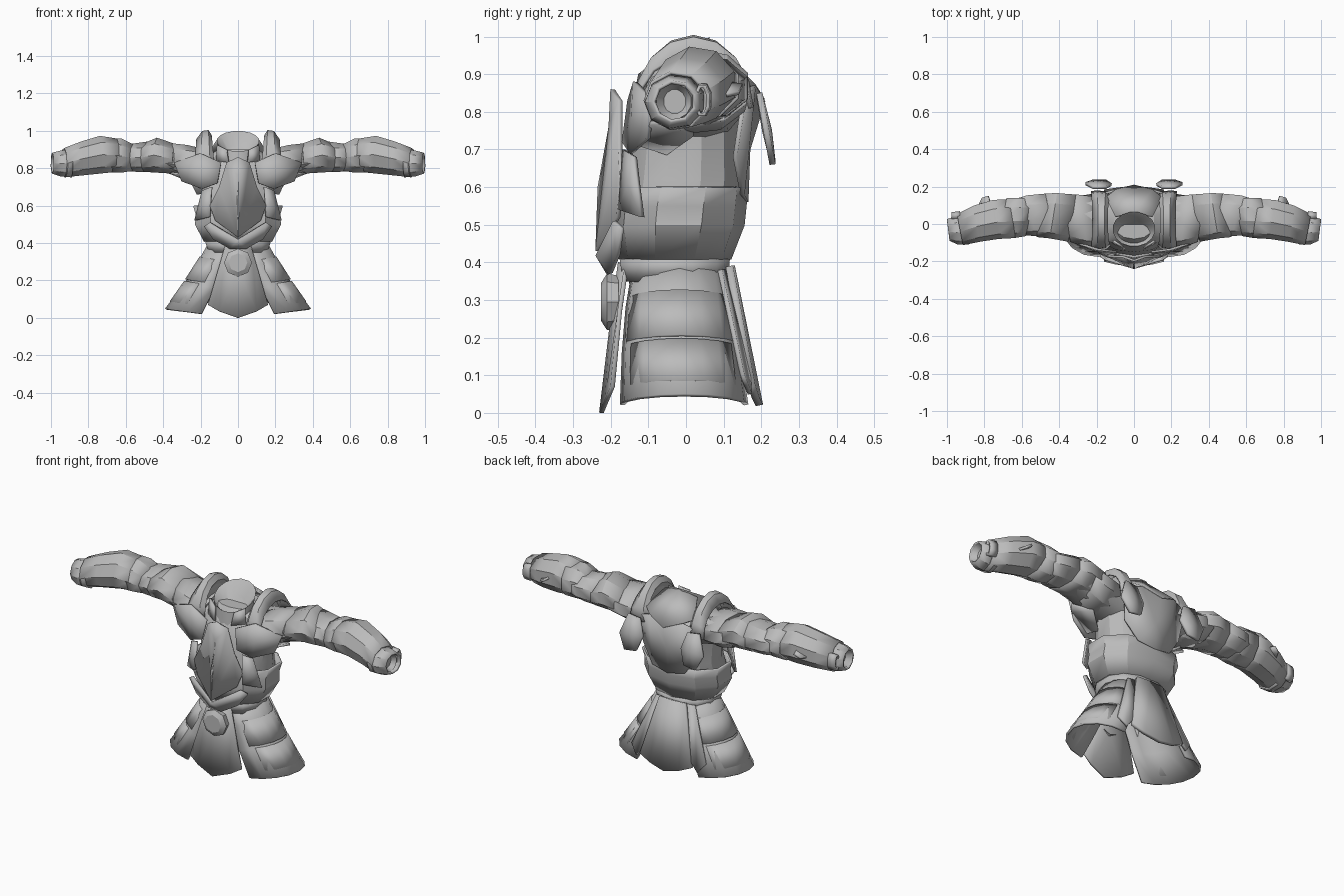
import bpy, bmesh, math
from mathutils import Vector

cube = bpy.data.objects.get("Cube")
if cube:
    bpy.data.objects.remove(cube, do_unlink=True)

grey = bpy.data.materials.new("armour_grey")
grey.use_nodes = True
grey.diffuse_color = (0.5, 0.5, 0.5, 1)
grey.node_tree.nodes["Principled BSDF"].inputs["Base Color"].default_value = (0.5, 0.5, 0.5, 1)


def finish(name, bm, mirror, thick):
    """Turn a bmesh into a shaded object, mirrored left to right if asked."""
    bmesh.ops.recalc_face_normals(bm, faces=bm.faces)
    me = bpy.data.meshes.new(name)
    bm.to_mesh(me)
    bm.free()
    me.materials.append(grey)
    ob = bpy.data.objects.new(name, me)
    bpy.context.collection.objects.link(ob)
    if mirror:
        mod = ob.modifiers.new("mirror", 'MIRROR')
        mod.use_clip = True
    if thick:
        mod = ob.modifiers.new("thickness", 'SOLIDIFY')
        mod.thickness, mod.offset = thick, 0
    bpy.ops.object.select_all(action='DESELECT')
    ob.select_set(True)
    bpy.context.view_layer.objects.active = ob
    bpy.ops.object.shade_smooth_by_angle(angle=math.radians(28))


def loft(name, rings, axis='Z', n=12, arc=None, power=1.0, mirror=False,
         thick=0, caps=(False, False), tilt=0, slope=0):
    """Rings are (position, a_min, a_max, b_min, b_max) along an axis;
    tilt and slope lean the rings along the a and b directions."""
    bm = bmesh.new()
    rows = []
    count = n + 1 if arc else n
    for t, a0, a1, b0, b1 in rings:
        row = []
        for i in range(count):
            ang = math.radians(-arc + 2 * arc * i / n) if arc else math.tau * (i + .5) / n
            c, s = math.cos(ang), math.sin(ang)
            c = math.copysign(abs(c) ** power, c)
            s = math.copysign(abs(s) ** power, s)
            a, b = (a0 + a1 + (a1 - a0) * c) / 2, (b0 + b1 + (b1 - b0) * s) / 2
            h = t + tilt * c + slope * s
            row.append(bm.verts.new((a, b, h) if axis == 'Z' else (h, a, b)))
        rows.append(row)
    for r, q in zip(rows, rows[1:]):
        for i in range(n):
            j = (i + 1) % count
            bm.faces.new((r[i], r[j], q[j], q[i]))
    for use, row in zip(caps, (rows[0], rows[-1])):
        if use:
            bm.faces.new(row)
    finish(name, bm, mirror, thick)


def plate(name, points, thick=.012, fan=0):
    """Mirrored sheet from an outline; fan raises its middle as a facet point."""
    bm = bmesh.new()
    vs = [bm.verts.new(p) for p in points]
    if fan:
        mid = sum((Vector(p) for p in points), Vector()) / len(points)
        mid.y += fan
        m = bm.verts.new(mid)
        for a, b in zip(vs, vs[1:] + vs[:1]):
            bm.faces.new((a, b, m))
    else:
        bm.faces.new(vs)
        bmesh.ops.triangulate(bm, faces=bm.faces)
    finish(name, bm, True, thick)


# Body
loft("torso", [(.34, -.14, .14, -.15, .10), (.42, -.18, .18, -.165, .11),
               (.52, -.21, .21, -.18, .145), (.62, -.19, .19, -.165, .155),
               (.74, -.20, .20, -.15, .15), (.84, -.20, .20, -.12, .16),
               (.90, -.11, .11, -.08, .12)], n=14, power=.85, caps=(False, True))
loft("belly_guard", [(.41, -.185, .185, -.175, .115), (.50, -.235, .235, -.19, .15),
                     (.55, -.23, .23, -.185, .155), (.60, -.245, .245, -.175, .16)],
     n=10, power=.9, thick=.012)
loft("waist_band", [(.35, -.155, .155, -.165, .11), (.41, -.175, .175, -.175, .115)],
     n=12, power=.85, thick=.012)
# Collar with a low front rim and a hollow inside
loft("neck_collar", [(.82, -.10, .10, -.13, .06), (.89, -.105, .105, -.125, .06),
                     (.945, -.115, .115, -.12, .065), (.94, -.108, .108, -.113, .058),
                     (.87, -.06, .06, -.08, .02)], n=16, caps=(False, True), slope=.055)
plate("collar_tab", [(.06, -.122, .90), (.11, -.09, .925), (.115, -.095, .84),
                     (.05, -.135, .83)])

# Front and back plates
plate("breastplate", [(0, -.195, .86), (.06, -.175, .83), (.10, -.175, .70), (.15, -.17, .60),
                      (.12, -.18, .52), (0, -.235, .43), (0, -.235, .60), (0, -.20, .76)])
plate("chest_chevron", [(0, -.235, .42), (.15, -.19, .51), (.18, -.17, .49),
                        (.13, -.18, .42), (.04, -.20, .37), (0, -.205, .37)])
plate("pectoral_plate", [(.09, -.15, .83), (.20, -.135, .88), (.34, -.09, .83),
                         (.30, -.10, .73), (.19, -.145, .69), (.11, -.165, .72)], fan=-.01)
plate("rib_plate", [(.14, -.165, .70), (.19, -.135, .68), (.21, -.125, .60),
                    (.23, -.115, .52), (.15, -.175, .54)], fan=-.008)
plate("back_plate", [(0, .205, .83), (.10, .18, .87), (.19, .155, .84), (.17, .13, .68),
                     (.10, .15, .58), (0, .16, .56), (0, .165, .70)])
plate("nape_slope", [(0, .06, .99), (.10, .04, .965), (.15, .14, .89), (.10, .18, .87),
                     (0, .205, .83)])
plate("back_hanging_plate", [(.15, .195, .84), (.22, .195, .85), (.26, .215, .74),
                             (.22, .23, .66), (.15, .23, .67), (.12, .21, .75)], .016, .008)

# Skirt: front and back cloth panels, and hip guards open on their inner side
plate("front_tabard", [(0, -.175, .40), (.07, -.16, .38), (.10, -.175, .28), (.16, -.195, .07),
                       (.10, -.21, .035), (0, -.225, 0), (0, -.195, .25)])
plate("back_tabard", [(0, .12, .39), (.08, .115, .39), (.16, .175, .07), (.09, .185, .04),
                      (0, .195, .02)], .02)
plate("rear_side_flap", [(.07, .10, .38), (.12, .09, .38), (.23, .15, .10), (.19, .17, .05),
                         (.13, .165, .12)])


def hip_shell(name, rings, arc, n):
    """Flared shell; rings are (z, inner edge x, outer x, front y, back y)."""
    loft(name, [(z, 2 * edge - outer, outer, front, back) for z, edge, outer, front, back in rings],
         n=n, arc=arc, mirror=True, thick=.012, tilt=.025)


hip_shell("hip_guard", [(.37, .04, .155, -.14, .105), (.28, .075, .205, -.155, .12),
                        (.16, .13, .28, -.165, .14), (.022, .20, .385, -.17, .16)], 92, 8)
hip_shell("upper_hip_lame", [(.30, .068, .20, -.15, .115), (.18, .125, .277, -.162, .134)], 70, 6)
hip_shell("lower_hip_lame", [(.17, .13, .283, -.162, .136), (.06, .18, .36, -.166, .15)], 60, 6)

# Faceted round buckle
bm = bmesh.new()
rims = []
for y, r in ((-.18, .07), (-.21, .075), (-.226, .05)):
    rims.append([bm.verts.new((r * math.sin(math.tau * i / 8), y,
                               .295 + r * math.cos(math.tau * i / 8))) for i in range(8)])
for a, b in zip(rims, rims[1:]):
    for i in range(8):
        bm.faces.new((a[i], a[(i + 1) % 8], b[(i + 1) % 8], b[i]))
bm.faces.new(rims[-1])
finish("belt_buckle", bm, False, 0)

# Arched guards either side of the neck, walled in on the neck side
bm = bmesh.new()
rows = []
for i in range(9):
    ang = math.pi * i / 8
    c, s = math.cos(ang), math.sin(ang)
    rows.append([bm.verts.new((x, .02 + r * c, .81 + h * s)) for x, r, h in
                 ((.17, 0, 0), (.16, .12, .14), (.13 + .015 * s, .135, .165),
                  (.15 + .01 * s, .15, .19), (.20 - .01 * s, .155, .185),
                  (.23 - .01 * s, .15, .14))])
for a, b in zip(rows, rows[1:]):
    for i in range(5):
        bm.faces.new((a[i], a[i + 1], b[i + 1], b[i]))
bmesh.ops.remove_doubles(bm, verts=bm.verts, dist=.0001)
finish("neck_guard", bm, True, .01)

# Arms: a plain sleeve with overlapping armour bands over it
loft("arm_sleeve", [(.14, -.12, .15, .72, .90), (.28, -.105, .15, .75, .92),
                    (.45, -.06, .15, .785, .92), (.60, -.05, .12, .79, .92),
                    (.75, -.06, .11, .785, .93), (.90, -.09, .045, .77, .895),
                    (.98, -.08, .015, .78, .875), (.955, -.06, 0, .795, .86)],
     'X', 12, mirror=True, caps=(False, True))
bands = {
    "shoulder_cap": ([(.19, -.125, .15, .75, .90), (.27, -.12, .16, .745, .92),
                      (.36, -.09, .165, .77, .93)], .02),
    "upper_arm_band": ([(.33, -.09, .16, .775, .925), (.43, -.072, .168, .78, .96),
                        (.50, -.065, .165, .785, .93)], -.02),
    "lower_arm_band": ([(.45, -.065, .165, .785, .945), (.55, -.06, .155, .785, .93),
                        (.61, -.055, .135, .79, .925)], .025),
    "elbow_guard": ([(.56, -.06, .13, .79, .925), (.62, -.07, .14, .78, .955),
                     (.70, -.07, .142, .78, .955)], -.02),
    "forearm_guard": ([(.65, -.07, .135, .785, .955), (.74, -.075, .13, .775, .97),
                       (.84, -.09, .10, .765, .94), (.93, -.108, .055, .755, .905)], .015),
    "wrist_cuff": ([(.89, -.105, .055, .755, .90), (.95, -.105, .04, .76, .89),
                    (.992, -.085, .025, .775, .88)], .008),
}
for name, (rings, tilt) in bands.items():
    loft(name, rings, 'X', 9, mirror=True, thick=.01, tilt=tilt)

# Small details at the elbow, wrist and armpit
plate("elbow_fin", [(.76, .09, .88), (.78, .15, .87), (.81, .14, .85), (.84, .08, .84)])
loft("wrist_loop", [(.93, .025, .065, .79, .875), (.975, .025, .06, .79, .87)], 'X', 8,
     mirror=True, thick=.01)
plate("armpit_plate", [(.18, -.14, .72), (.32, -.095, .77), (.36, -.05, .775), (.28, .02, .74),
                       (.19, -.05, .69)])
